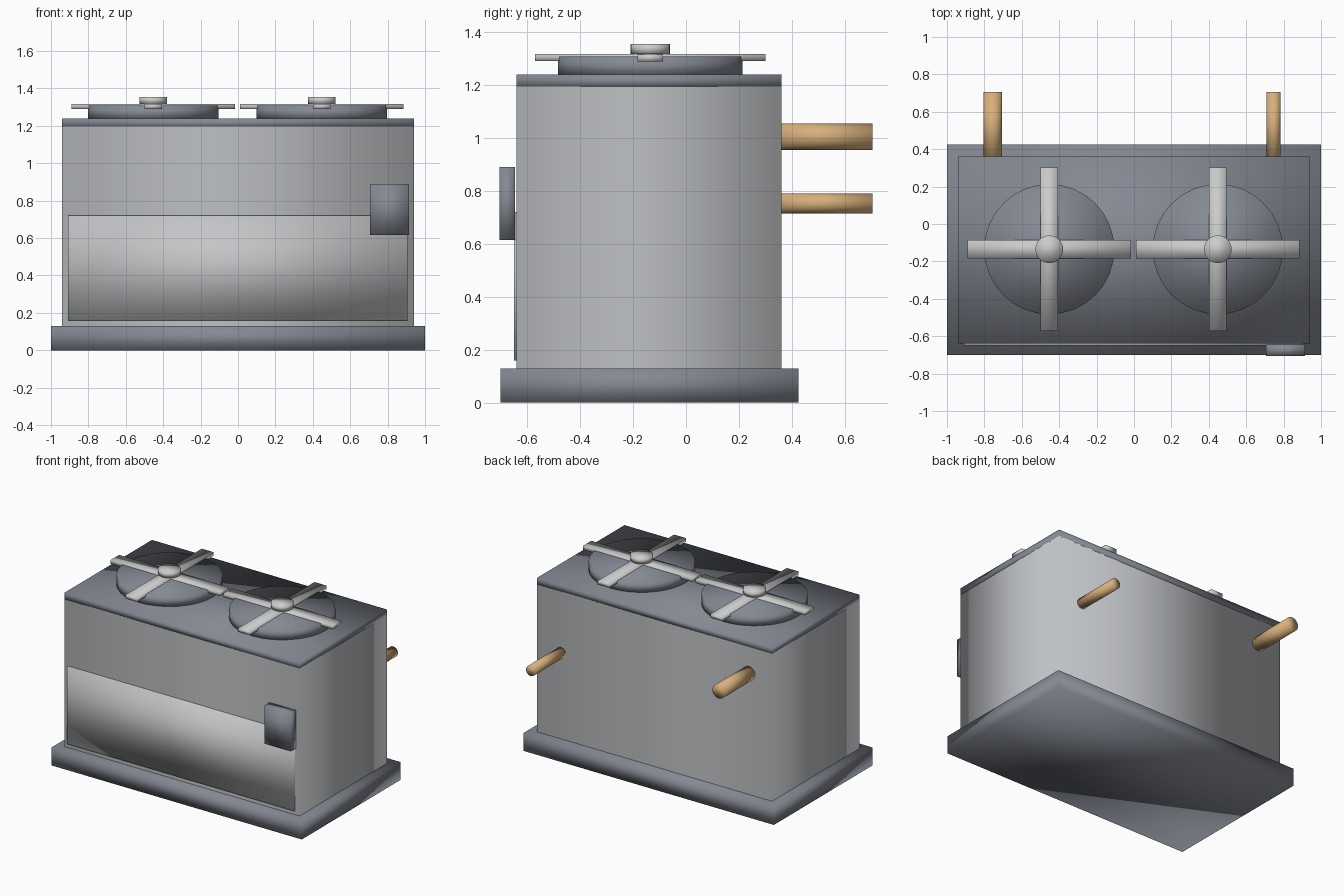
import bpy
import bmesh
import math
from mathutils import Matrix, Vector

cube = bpy.data.objects.get("Cube")
if cube:
    bpy.data.objects.remove(cube, do_unlink=True)


def material(name, rgb):
    mat = bpy.data.materials.new(name)
    mat.use_nodes = True
    mat.diffuse_color = (*rgb, 1)
    mat.node_tree.nodes["Principled BSDF"].inputs["Base Color"].default_value = (*rgb, 1)
    return mat


DARK = material("dark slate metal", (0.23, 0.25, 0.29))
STEEL = material("brushed steel", (0.51, 0.53, 0.55))
PANEL = material("door steel", (0.55, 0.56, 0.57))
BRIGHT = material("bright grate steel", (0.60, 0.60, 0.60))
WOOD = material("light wood", (0.68, 0.43, 0.20))


def finish(name, bm, mat):
    """Turn a bmesh into a softly shaded object."""
    mesh = bpy.data.meshes.new(name)
    bmesh.ops.recalc_face_normals(bm, faces=bm.faces)
    for face in bm.faces:
        face.smooth = True
    bm.to_mesh(mesh)
    bm.free()
    mesh.materials.append(mat)
    obj = bpy.data.objects.new(name, mesh)
    bpy.context.collection.objects.link(obj)
    return obj


def box(name, x, y, z, mat, open_ends=False):
    """Box from (min, max) ranges; open_ends leaves out top and bottom."""
    lo, hi = Vector((x[0], y[0], z[0])), Vector((x[1], y[1], z[1]))
    bm = bmesh.new()
    bmesh.ops.create_cube(bm, size=1, matrix=Matrix.Translation((lo + hi) / 2)
                          @ Matrix.Diagonal((*(hi - lo), 1)))
    if open_ends:
        bm.normal_update()
        caps = [f for f in bm.faces if abs(f.normal.z) > 0.9]
        bmesh.ops.delete(bm, geom=caps, context="FACES_ONLY")
    return finish(name, bm, mat)


def cylinder(name, center, radius, depth, mat, along_y=False):
    bm = bmesh.new()
    turn = Matrix.Rotation(math.radians(90), 4, "X") if along_y else Matrix()
    bmesh.ops.create_cone(bm, cap_ends=True, segments=32, radius1=radius, radius2=radius,
                          depth=depth, matrix=Matrix.Translation(center) @ turn)
    return finish(name, bm, mat)


# Base, walls and top plate
box("base", (-1, 1), (-0.70, 0.425), (0, 0.13), DARK)
box("body", (-0.94, 0.94), (-0.64, 0.36), (0.125, 1.195), STEEL, open_ends=True)
box("top_plate", (-0.94, 0.94), (-0.64, 0.36), (1.19, 1.24), DARK)

# Front door and its latch
box("front_door", (-0.91, 0.905), (-0.65, -0.63), (0.16, 0.72), PANEL)
box("door_latch", (0.705, 0.915), (-0.705, -0.645), (0.615, 0.89), DARK)

# Two burners, each with a cross grate and a hub
Y = -0.135
for side, x in (("right", -0.453), ("left", 0.448)):
    cylinder(side + "_burner", (x, Y, 1.27), 0.348, 0.075, DARK)
    box(side + "_grate_bar_across", (x - 0.437, x + 0.437), (Y - 0.049, Y + 0.049),
        (1.289, 1.316), BRIGHT)
    box(side + "_grate_bar_along", (x - 0.047, x + 0.047), (Y - 0.436, Y + 0.436),
        (1.29, 1.317), BRIGHT)
    cylinder(side + "_grate_hub", (x, Y, 1.336), 0.074, 0.038, BRIGHT)

# Wooden handles on the back
cylinder("right_handle", (-0.755, 0.52, 1.005), 0.05, 0.37, WOOD, along_y=True)
cylinder("left_handle", (0.747, 0.52, 0.753), 0.0375, 0.37, WOOD, along_y=True)
